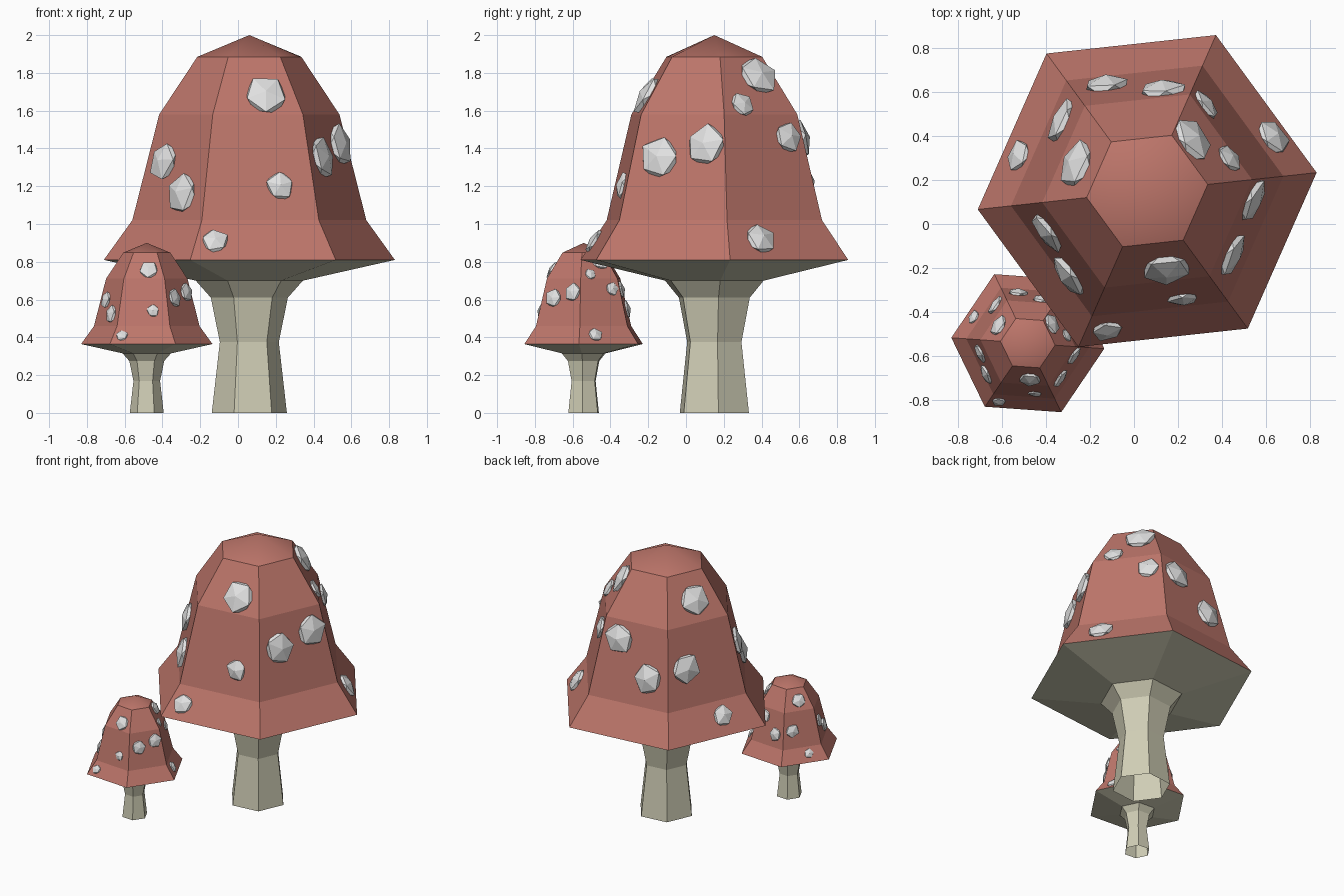
import bpy, bmesh, math, random
from mathutils import Matrix, Vector

random.seed(4)
if "Cube" in bpy.data.objects:
    bpy.data.objects.remove(bpy.data.objects["Cube"], do_unlink=True)

SIDES = 6


def material(name, rgb):
    m = bpy.data.materials.new(name)
    m.use_nodes = True
    m.diffuse_color = (*rgb, 1)
    m.node_tree.nodes["Principled BSDF"].inputs["Base Color"].default_value = (*rgb, 1)
    return m


CAP = material("cap red", (0.51, 0.18, 0.145))
STEM = material("stem cream", (0.63, 0.615, 0.465))
SPOT = material("spot grey", (0.75, 0.75, 0.75))

# Profiles as (radius, height), bottom to top
CAP_SIDE = [(0.775, 0.81), (0.623, 1.02), (0.48, 1.58), (0.277, 1.885)]
CAP_PROFILE = [(0.285, 0.7)] + CAP_SIDE + [(0, 2.0)]
STEM_PROFILE = [(0.2, 0), (0.157, 0.375), (0.205, 0.61), (0.285, 0.7)]


def finish(bm, name, mats):
    mesh = bpy.data.meshes.new(name)
    bm.to_mesh(mesh)
    bm.free()
    for m in mats:
        mesh.materials.append(m)
    return mesh


def lathe(bm, profile):
    """Six-sided rings joined by quads; a zero radius closes to a point."""
    rings = []
    for r, z in profile:
        count = SIDES if r else 1
        rings.append([bm.verts.new((r * math.cos(math.tau * i / SIDES),
                                    r * math.sin(math.tau * i / SIDES), z))
                      for i in range(count)])
    for low, high in zip(rings, rings[1:]):
        for i in range(SIDES):
            j = (i + 1) % SIDES
            if len(high) == 1:
                bm.faces.new((low[i], low[j], high[0])).smooth = True
            else:
                bm.faces.new((low[i], low[j], high[j], high[i]))


def cap_mesh():
    bm = bmesh.new()
    lathe(bm, CAP_PROFILE)
    rim = CAP_SIDE[0][1]
    for f in bm.faces:
        # the underside below the rim matches the stem
        f.material_index = 1 if f.calc_center_median().z < rim else 0
    return finish(bm, "cap", [CAP, STEM])


def stem_mesh():
    # hollow, open at the foot
    bm = bmesh.new()
    lathe(bm, STEM_PROFILE)
    return finish(bm, "stem", [STEM])


# Spots on each cap side as (sideways offset, height, radius)
SPOTS = [
    [(0.065, 1.78, 0.12), (-0.1, 1.63, 0.073), (0.16, 1.46, 0.087), (-0.14, 0.92, 0.1)],
    [(-0.12, 1.45, 0.118), (0.13, 1.22, 0.118)],
    [(0.02, 1.71, 0.12), (-0.14, 1.29, 0.118), (0.09, 0.93, 0.083)],
    [(-0.12, 1.33, 0.115), (0.1, 1.16, 0.118)],
    [(0.045, 1.68, 0.12), (0.11, 1.2, 0.08), (-0.25, 0.91, 0.078)],
    [(-0.11, 1.35, 0.118), (0.15, 1.42, 0.118)],
]


def spots_mesh():
    bm = bmesh.new()
    flat = math.cos(math.pi / SIDES)
    for k, side in enumerate(SPOTS):
        a = math.tau * (k + 0.5) / SIDES
        out = Vector((math.cos(a), math.sin(a), 0))
        along = Vector((-math.sin(a), math.cos(a), 0))
        for t, z, r in side:
            for (r0, z0), (r1, z1) in zip(CAP_SIDE, CAP_SIDE[1:]):
                if z0 <= z <= z1:
                    break
            radius = flat * (r0 + (r1 - r0) * (z - z0) / (z1 - z0))
            normal = out * (z1 - z0) + Vector((0, 0, flat * (r0 - r1)))
            place = Matrix.Translation(out * radius + along * t + Vector((0, 0, z)))
            turn = normal.to_track_quat("Z", "Y").to_matrix().to_4x4()
            spin = Matrix.Rotation(random.uniform(0, math.tau), 4, "Z")
            squash = Matrix.Diagonal((r, r, r * 0.42, 1))
            pebble = bmesh.ops.create_icosphere(bm, subdivisions=1, radius=1)["verts"]
            # uneven outline
            for v in pebble:
                v.co *= random.uniform(0.9, 1.08)
            bmesh.ops.transform(bm, matrix=place @ turn @ squash @ spin, verts=pebble)
    return finish(bm, "spots", [SPOT])


# Two mushrooms share the same meshes
PARTS = {"cap": cap_mesh(), "stem": stem_mesh(), "spots": spots_mesh()}


def mushroom(prefix, x, y, scale, degrees):
    for part, mesh in PARTS.items():
        ob = bpy.data.objects.new(prefix + "_" + part, mesh)
        ob.location = (x, y, 0)
        ob.scale = (scale,) * 3
        ob.rotation_euler.z = math.radians(degrees)
        bpy.context.collection.objects.link(ob)


mushroom("large", 0.06, 0.15, 1, 6.2)
mushroom("small", -0.483, -0.542, 0.45, -4.1)
